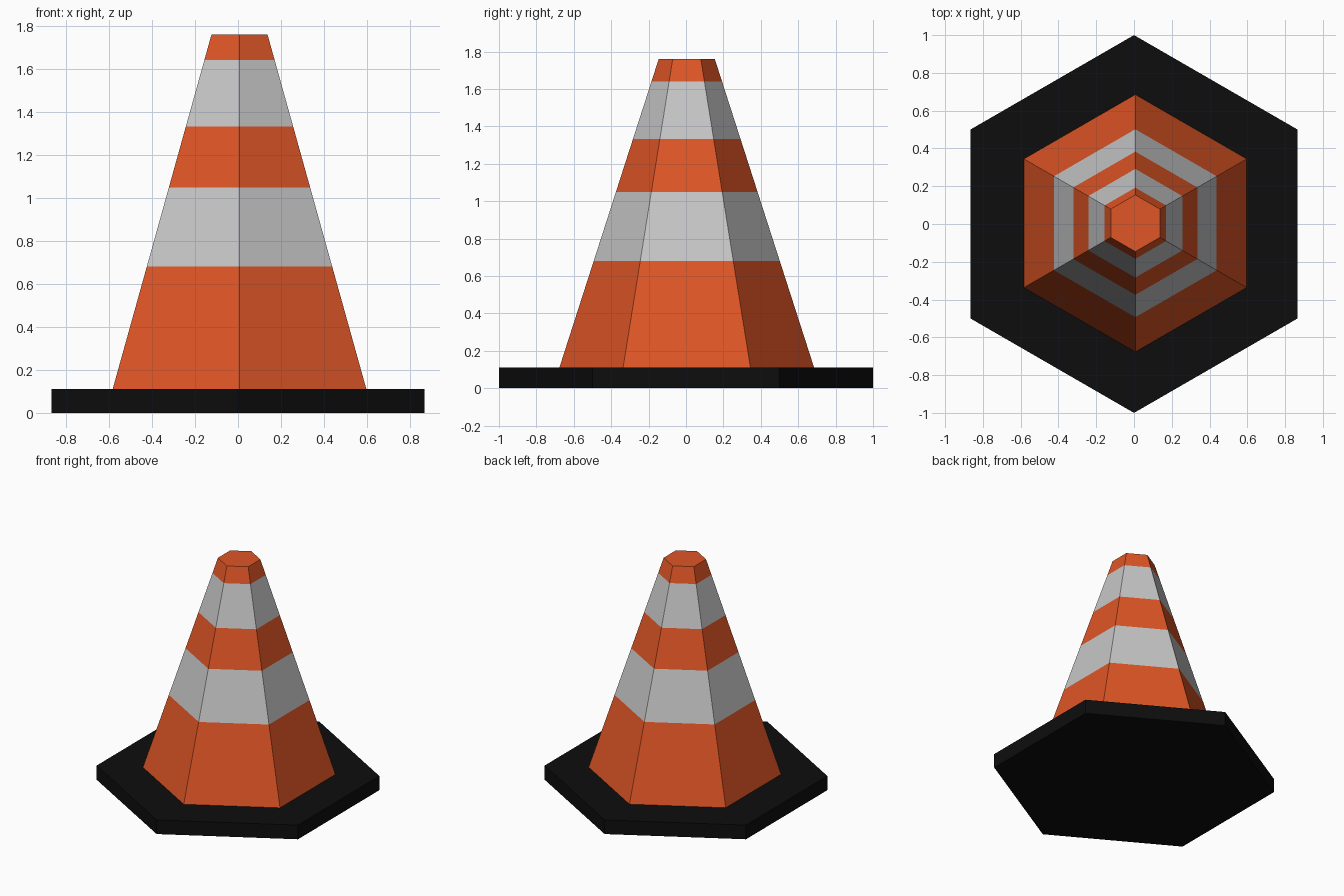
import bpy, bmesh, math

if "Cube" in bpy.data.objects:
    bpy.data.objects.remove(bpy.data.objects["Cube"])


def material(name, rgb):
    m = bpy.data.materials.new(name)
    m.diffuse_color = (*rgb, 1.0)
    m.use_nodes = True
    m.node_tree.nodes["Principled BSDF"].inputs["Base Color"].default_value = m.diffuse_color
    return m


orange = material("orange", (0.74, 0.092, 0.019))
pale_grey = material("pale grey", (0.57, 0.57, 0.57))
black = material("black", (0.004, 0.004, 0.004))


def hex_stack(name, levels, mats, bands, center=(0, 0)):
    """Closed six-sided solid through (radius, z) levels; bands gives a material per section."""
    bm = bmesh.new()
    rings = []
    for r, z in levels:
        angles = [math.radians(90 + 60 * i) for i in range(6)]
        rings.append([bm.verts.new((center[0] + r * math.cos(a),
                                    center[1] + r * math.sin(a), z)) for a in angles])
    for lower, upper, mat in zip(rings, rings[1:], bands):
        for i in range(6):
            j = (i + 1) % 6
            f = bm.faces.new((lower[i], lower[j], upper[j], upper[i]))
            f.material_index = mat
    bm.faces.new(rings[0][::-1]).material_index = bands[0]
    bm.faces.new(rings[-1]).material_index = bands[-1]
    mesh = bpy.data.meshes.new(name)
    bm.to_mesh(mesh)
    bm.free()
    for m in mats:
        mesh.materials.append(m)
    ob = bpy.data.objects.new(name, mesh)
    bpy.context.collection.objects.link(ob)
    return ob


# Flat hexagonal foot
hex_stack("base_plate", [(1.0, 0.0), (1.0, 0.11)], [black], [0])

# Tapered body, cut at the stripe heights
Z0, Z1, R0, R1 = 0.11, 1.76, 0.681, 0.15
heights = [Z0, 0.68, 1.048, 1.332, 1.641, Z1]
levels = [(R0 + (R1 - R0) * (z - Z0) / (Z1 - Z0), z) for z in heights]
hex_stack("striped_cone", levels, [orange, pale_grey], [0, 1, 0, 1, 0], (0.007, 0.004))
